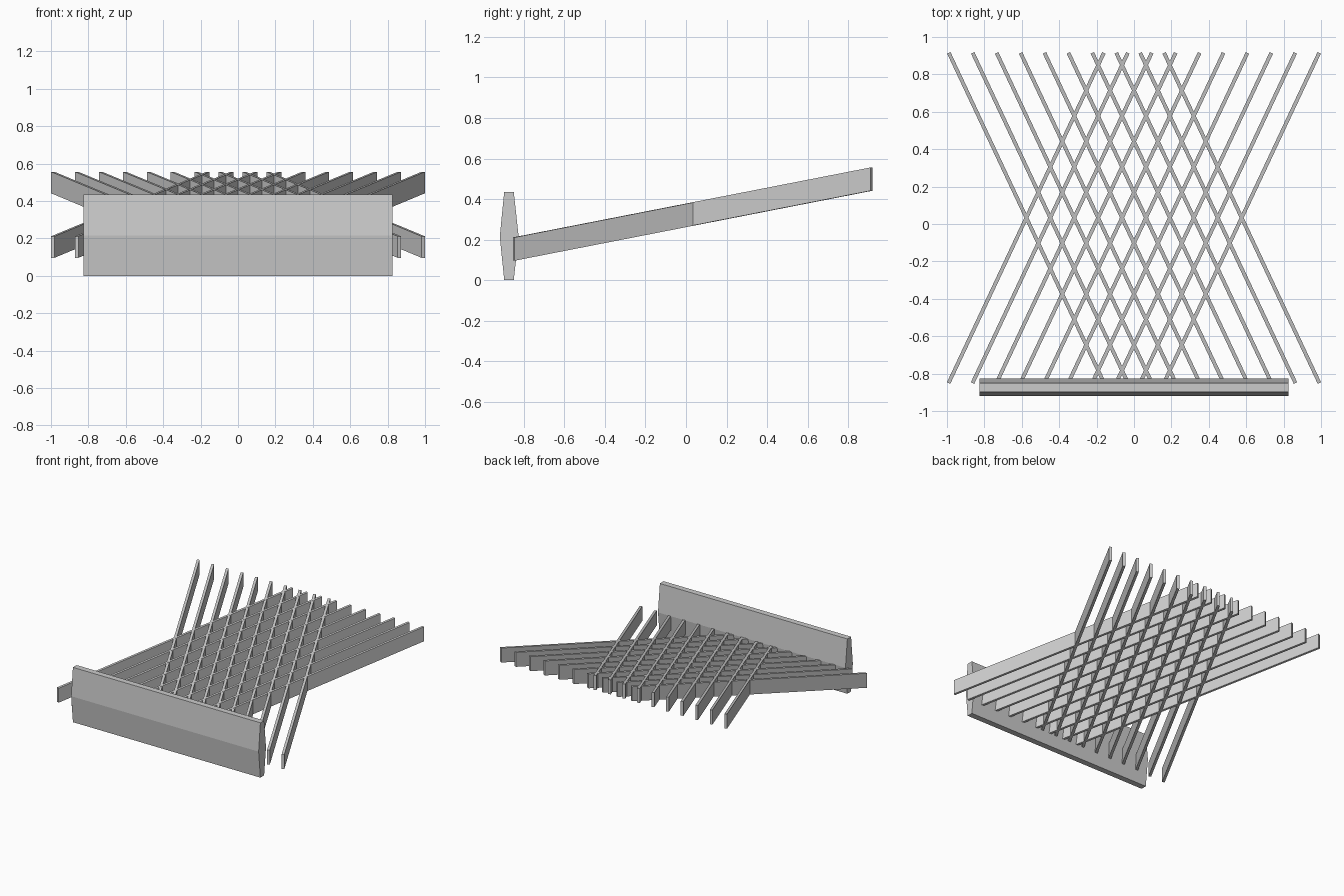
import bpy
from mathutils import Vector

if "Cube" in bpy.data.objects:
    bpy.data.objects.remove(bpy.data.objects["Cube"])

grey = bpy.data.materials.new("plain_grey")
grey.diffuse_color = (0.6, 0.6, 0.6, 1)
grey.use_nodes = True
grey.node_tree.nodes["Principled BSDF"].inputs["Base Color"].default_value = grey.diffuse_color


def prism(name, profile, offset):
    """Closed solid swept from a planar profile along an offset."""
    n = len(profile)
    base = [Vector(p) for p in profile]
    verts = base + [p + Vector(offset) for p in base]
    faces = [tuple(range(n)), tuple(reversed(range(n, 2 * n)))]
    faces += [(i, i + n, (i + 1) % n + n, (i + 1) % n) for i in range(n)]
    mesh = bpy.data.meshes.new(name)
    mesh.from_pydata(verts, [], faces)
    mesh.materials.append(grey)
    obj = bpy.data.objects.new(name, mesh)
    bpy.context.collection.objects.link(obj)
    return obj


# Front beam: six-sided section, widest at mid height
section = [(-0.897, 0.003), (-0.85, 0.003), (-0.826, 0.215),
           (-0.85, 0.436), (-0.897, 0.436), (-0.919, 0.215)]
section = [(y, 0.0 if z < 0.01 else z) for y, z in section]
prism("front_beam", [(-0.825, y, z) for y, z in section], (1.65, 0, 0))

# Two crossing families of sloping slats
COUNT, STEP = 10, 0.1279
RUN = Vector((0.83, 1.765, 0.345))
HEIGHT, HALF_THICK = 0.115, 0.01
for side, label in ((1, "left"), (-1, "right")):
    run = Vector((side * RUN.x, RUN.y, RUN.z))
    across = Vector((run.y, -run.x, 0)).normalized() * HALF_THICK
    up = Vector((0, 0, HEIGHT))
    for i in range(COUNT):
        start = Vector((side * (-0.991 + i * STEP), -0.85, 0.096))
        # Counter-clockwise seen from the front, so normals face outward
        profile = [start - across, start + across,
                   start + across + up, start - across + up]
        prism(f"{label}_slat_{i + 1}", profile, run)
